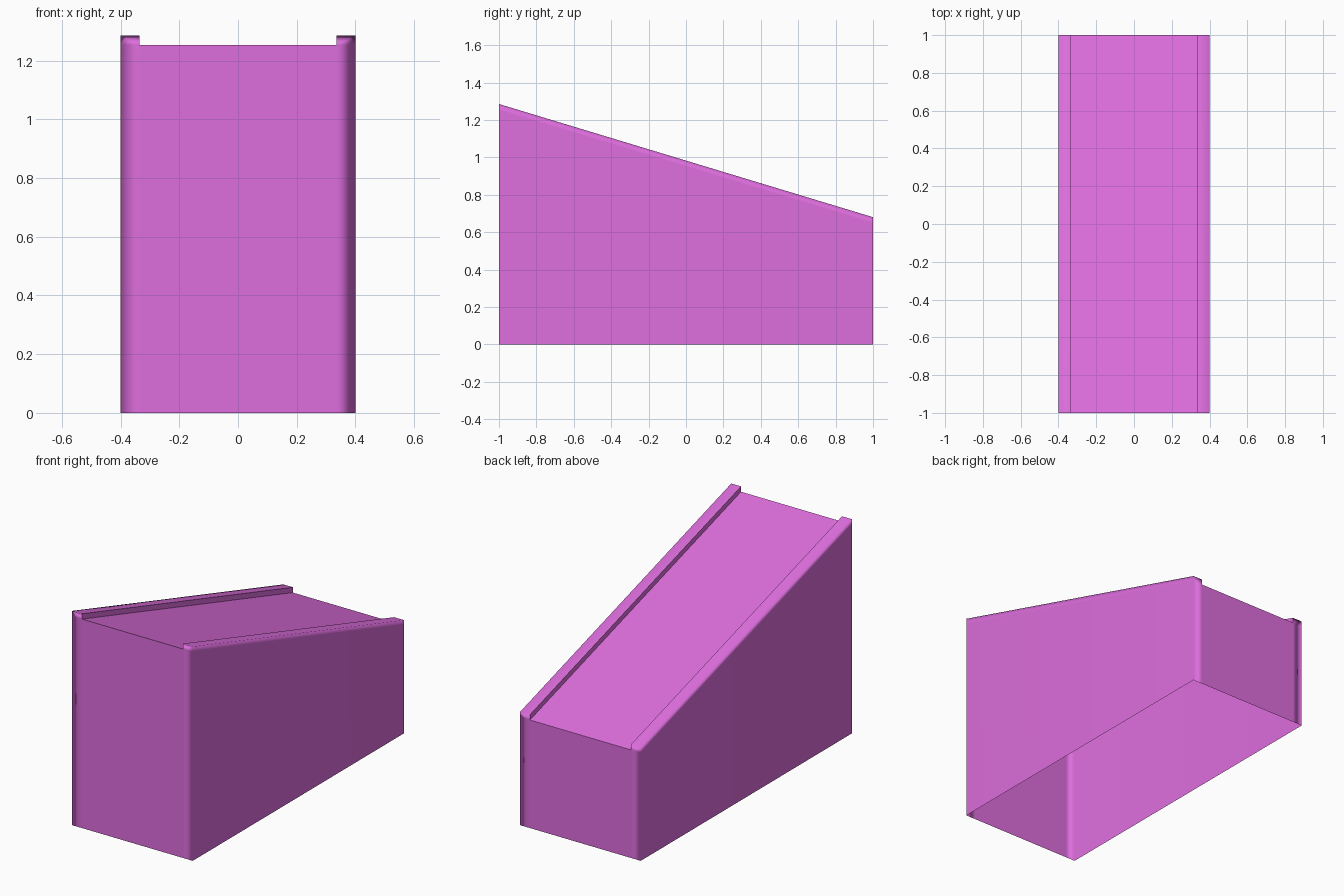
import bpy, bmesh

cube = bpy.data.objects.get("Cube")
if cube:
    bpy.data.objects.remove(cube, do_unlink=True)

HALF_W, RAIL_X, HALF_L = 0.40, 0.335, 1.0
FRONT_Z, BACK_Z, LIP = 1.285, 0.68, 0.032
EASE = 0.24  # length of the softly shaded ends of the sloped panel


def top(y):
    return FRONT_Z + (BACK_Z - FRONT_Z) * (y + HALF_L) / (2 * HALF_L)


def deck(y):
    return top(y) - LIP


def floor(y):
    return 0.0


bm = bmesh.new()


def quad(*points):
    bm.faces.new([bm.verts.new(p) for p in points])


def strip(xa, za, xb, zb, ya=-HALF_L, yb=HALF_L):
    """Face running along the body between two height lines."""
    quad((xa, ya, za(ya)), (xb, ya, zb(ya)), (xb, yb, zb(yb)), (xa, yb, za(yb)))


def end_plate(xa, xb, y, low, high):
    quad((xa, y, low(y)), (xb, y, low(y)), (xb, y, high(y)), (xa, y, high(y)))


# Side walls, raised rails and the rails' corners on the end walls
for s in (-1, 1):
    outer, inner = s * HALF_W, s * RAIL_X
    strip(outer, floor, outer, deck)
    strip(outer, deck, outer, top)
    strip(outer, top, inner, top)
    strip(inner, top, inner, deck)
    for y in (-HALF_L, HALF_L):
        end_plate(inner, outer, y, floor, deck)
        end_plate(inner, outer, y, deck, top)

# Middle of the end walls
for y in (-HALF_L, HALF_L):
    end_plate(-RAIL_X, RAIL_X, y, floor, deck)

# Recessed sloped panel
stations = (-HALF_L, -HALF_L + EASE, HALF_L - EASE, HALF_L)
for ya, yb in zip(stations, stations[1:]):
    strip(-RAIL_X, deck, RAIL_X, deck, ya, yb)

bmesh.ops.remove_doubles(bm, verts=bm.verts, dist=0.0005)
bmesh.ops.recalc_face_normals(bm, faces=bm.faces)

# Smooth everywhere except along the inner rail edges
for f in bm.faces:
    f.smooth = True
for e in bm.edges:
    if all(abs(abs(v.co.x) - RAIL_X) < 0.001 and v.co.z > 0.1 for v in e.verts):
        e.smooth = False

mesh = bpy.data.meshes.new("sloped_shell")
bm.to_mesh(mesh)
bm.free()
shell = bpy.data.objects.new("sloped_shell", mesh)
bpy.context.collection.objects.link(shell)

normals = shell.modifiers.new("soft_edges", 'WEIGHTED_NORMAL')
normals.mode = 'FACE_AREA'
normals.keep_sharp = True

# Orchid plastic
color = (0.73, 0.156, 0.73, 1.0)
mat = bpy.data.materials.new("orchid_plastic")
mat.use_nodes = True
mat.diffuse_color = color
bsdf = next(n for n in mat.node_tree.nodes if n.type == 'BSDF_PRINCIPLED')
bsdf.inputs["Base Color"].default_value = color
mesh.materials.append(mat)
